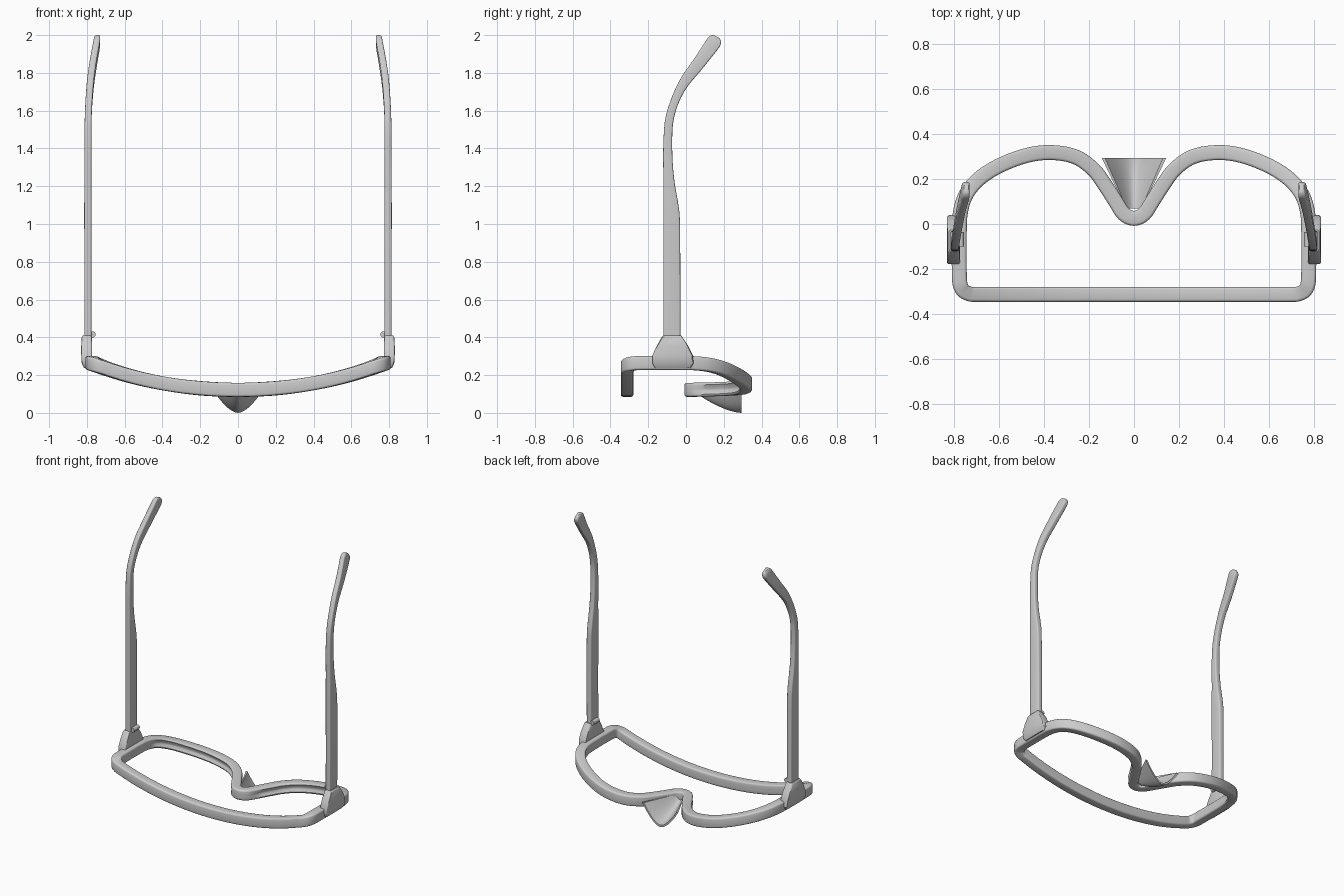
import bpy, bmesh, math
from mathutils import Vector

if "Cube" in bpy.data.objects:
    bpy.data.objects.remove(bpy.data.objects["Cube"])


def spline(pts, steps):
    """Catmull-Rom through points of any dimension, ends included."""
    p = [Vector(q) for q in pts]
    p = [2 * p[0] - p[1]] + p + [2 * p[-1] - p[-2]]
    out = []
    for i in range(1, len(p) - 2):
        a, b, c, d = p[i - 1:i + 3]
        for k in range(steps):
            t = k / steps
            out.append(0.5 * (2 * b + (c - a) * t + (2 * a - 5 * b + 4 * c - d) * t * t
                              + (3 * b - a - 3 * c + d) * t ** 3))
    return out + [p[-2]]


def rounded_rect(hw, hh, r, n=3):
    pts = []
    for k, (sx, sy) in enumerate([(1, 1), (-1, 1), (-1, -1), (1, -1)]):
        for j in range(n + 1):
            a = math.pi / 2 * (k + j / n)
            pts.append((sx * (hw - r) + r * math.cos(a), sy * (hh - r) + r * math.sin(a)))
    return pts


def loft(name, rings, loop=False, mirror=False, angle=40):
    """Skin closed rings; cap the ends unless the rings form a loop."""
    bm = bmesh.new()
    vs = [[bm.verts.new(c) for c in ring] for ring in rings]
    m = len(vs[0])
    for i in range(len(vs) if loop else len(vs) - 1):
        a, b = vs[i], vs[(i + 1) % len(vs)]
        for j in range(m):
            bm.faces.new((a[j], a[(j + 1) % m], b[(j + 1) % m], b[j]))
    if not loop:
        bm.faces.new(vs[0])
        bm.faces.new(vs[-1])
    bmesh.ops.recalc_face_normals(bm, faces=bm.faces)
    me = bpy.data.meshes.new(name)
    bm.to_mesh(me)
    bm.free()
    ob = bpy.data.objects.new(name, me)
    bpy.context.collection.objects.link(ob)
    if mirror:
        ob.modifiers.new("mirror", 'MIRROR').use_bisect_axis[0] = False
    bpy.ops.object.select_all(action='DESELECT')
    ob.select_set(True)
    bpy.context.view_layer.objects.active = ob
    bpy.ops.object.shade_smooth_by_angle(angle=math.radians(angle))
    return ob


# Rim: centreline from the nose round to the brow bar, mirrored to a full loop
half = [(0, .025), (.045, .045), (.085, .105), (.13, .175), (.18, .242), (.26, .298),
        (.37, .317), (.48, .303), (.6, .257), (.69, .198), (.745, .13), (.77, .05),
        (.775, -.05), (.775, -.2), (.769, -.275), (.735, -.308), (.66, -.312),
        (.35, -.312), (0, -.312)]
full = half + [(-x, y) for x, y in half[-2:0:-1]]
n = len(full)
path = spline(full[-2:] + full + full[:3], 5)[10:10 + 5 * n]
section = rounded_rect(.033, .037, .012)
rings = []
for i, p in enumerate(path):
    t = (path[(i + 1) % len(path)] - path[i - 1]).normalized()
    nx, ny = t.y, -t.x
    zc = .122 + .21 * p.x ** 2 + .045 * p.x ** 4
    # groove on the outer side of the lower rim
    g = .012 * min(1, max(0, (p.y - .04) / .08))
    ring = []
    sec = section[:]
    out = 1 if nx * p.x + ny * p.y > 0 or p.y > 0 else -1
    mids = [(.033 - g, -.008), (.033 - g, .004)]
    sec = sec + mids
    for u, v in sec:
        ring.append((p.x + nx * u, p.y + ny * u, zc + v))
    rings.append(ring)
# path runs with the outside on its right, so +u is outward
loft("rim", rings, loop=True)

# Nose saddle: a flaring trough under the bridge
rings = []
for k in range(13):
    t = k / 12
    y, w = .068 + .225 * t, .035 + .108 * t
    zb, zt = .095 * (1 - t) ** 1.6, .14
    steps = [-1 + j / 10 for j in range(21)]
    ring = [(w * a, y, zb + (zt - zb) * abs(a) ** 1.7) for a in steps]
    ring += [(w * .9 * a, y, zb + .014 + (zt - zb - .014) * abs(a) ** 1.7) for a in reversed(steps)]
    rings.append(ring)
loft("nose_saddle", rings)

# Hinge blocks: x0, x1, y0, y1, z per level
levels = [(.785, .815, -.165, .025, .238), (.775, .827, -.178, .04, .262),
          (.772, .83, -.178, .036, .305), (.772, .83, -.155, .012, .355),
          (.774, .827, -.128, -.02, .402), (.78, .82, -.12, -.026, .411)]
rings = []
for x0, x1, y0, y1, z in levels:
    rings.append([((x0 + x1) / 2 + u, (y0 + y1) / 2 + v, z)
                  for u, v in rounded_rect((x1 - x0) / 2, (y1 - y0) / 2, .01)])
loft("hinge_block", rings, mirror=True, angle=30)

# Hinge knuckles on the inner side
rings = [[(.77 + .016 * math.cos(a * math.pi / 8), y, .415 + .016 * math.sin(a * math.pi / 8))
          for a in range(16)] for y in (-.1, -.035)]
loft("hinge_knuckle", rings, mirror=True)

# Temples: upper edge y,z / lower edge y,z / centre x / thickness
stations = [(-.12, .39, -.03, .39, .794, .036), (-.12, .7, -.03, .7, .795, .037),
            (-.12, 1.0, -.032, 1.0, .795, .038), (-.12, 1.1, -.04, 1.1, .795, .038),
            (-.12, 1.25, -.063, 1.24, .795, .037), (-.12, 1.42, -.073, 1.4, .794, .036),
            (-.105, 1.58, -.064, 1.56, .793, .036), (-.04, 1.75, -.01, 1.7, .783, .036),
            (.04, 1.87, .085, 1.82, .767, .036), (.1, 1.962, .165, 1.92, .75, .035),
            (.118, 1.988, .184, 1.952, .746, .033), (.135, 1.999, .184, 1.972, .744, .027),
            (.148, 2.0, .176, 1.986, .744, .018)]
rings = []
for y0, z0, y1, z1, xc, th in spline(stations, 4):
    c = Vector((xc, (y0 + y1) / 2, (z0 + z1) / 2))
    d = Vector((0, y1 - y0, z1 - z0))
    hw = d.length / 2
    d.normalize()
    rings.append([c + d * u + Vector((v, 0, 0))
                  for u, v in rounded_rect(hw, th / 2, min(.008, th * .35))])
loft("temple", rings, mirror=True)
